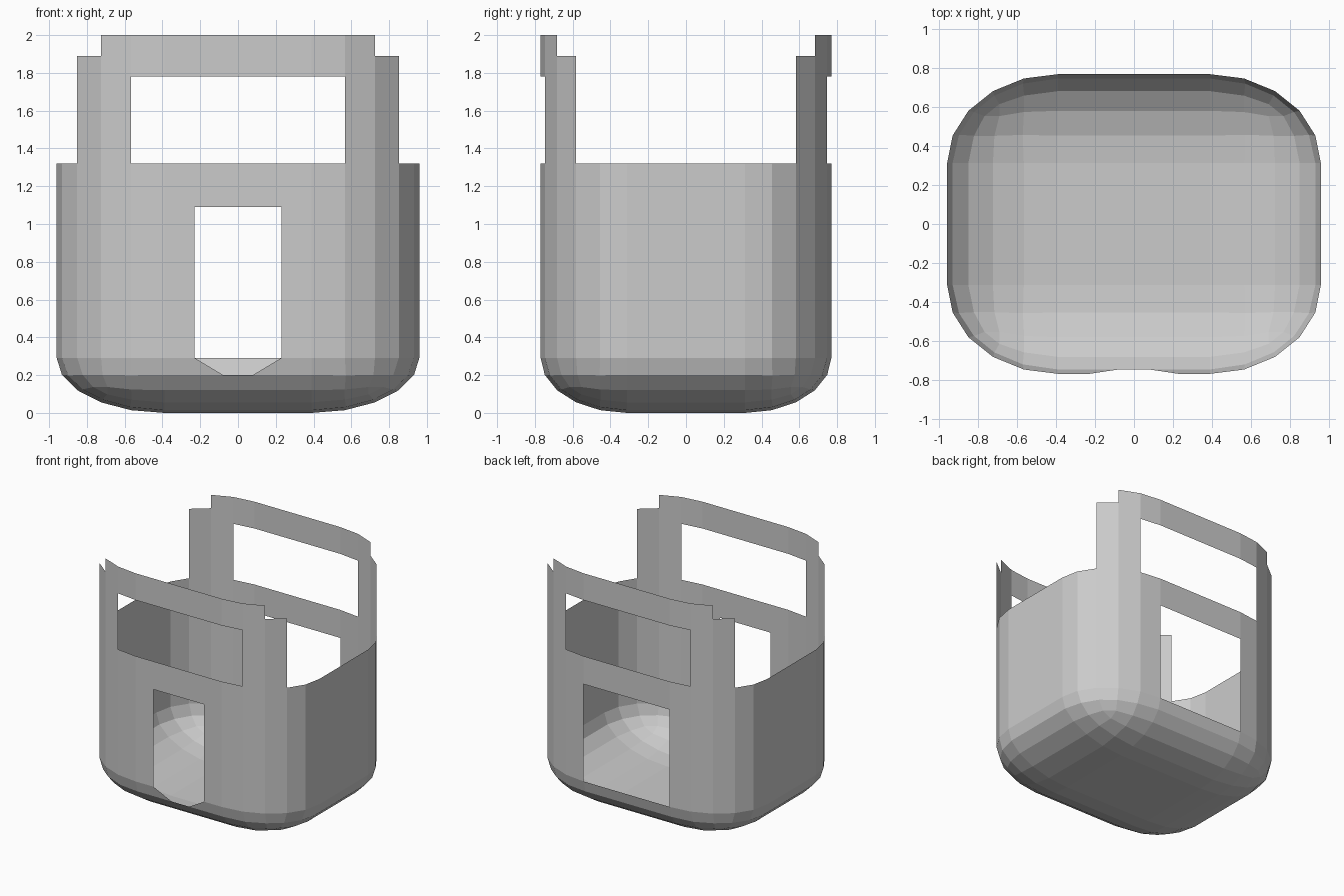
import bpy, bmesh
from mathutils import Vector

if "Cube" in bpy.data.objects:
    bpy.data.objects.remove(bpy.data.objects["Cube"])

HX, HY, HZ, ROUND = 0.96, 0.77, 0.49, 0.594
BEND = ROUND * HZ            # height where the rounded base meets the wall

bm = bmesh.new()

# Rounded box, stretched so the corners become elliptical
bmesh.ops.create_cube(bm, size=2)
bmesh.ops.bevel(bm, geom=bm.edges[:], offset=ROUND, offset_type='OFFSET',
                segments=5, profile=0.5, affect='EDGES')
bmesh.ops.scale(bm, verts=bm.verts[:], vec=(HX, HY, HZ))
bmesh.ops.translate(bm, verts=bm.verts[:], vec=(0, 0, HZ))

# Remove the lid and pull the straight wall up to full height
top_ring = 2 * HZ - BEND
bmesh.ops.delete(bm, geom=[v for v in bm.verts if v.co.z > top_ring + 0.005], context='VERTS')
for v in bm.verts:
    if v.co.z > BEND + 0.01:
        v.co.z = 2.0


def cut(co, no, test):
    """Split the faces whose centre passes the test along a plane."""
    faces = [f for f in bm.faces if test(f.calc_center_median())]
    geom = set(faces)
    for f in faces:
        geom.update(f.edges)
        geom.update(f.verts)
    bmesh.ops.bisect_plane(bm, geom=list(geom), dist=1e-5,
                           plane_co=Vector(co), plane_no=Vector(no))


def remove(test):
    faces = [f for f in bm.faces if test(f.calc_center_median())]
    bmesh.ops.delete(bm, geom=faces, context='FACES')


def wall(c):
    return c.z > BEND + 0.01


# Wall divisions: door top, sill, window top, shoulder step
for z in (1.09, 1.32, 1.78, 1.89):
    cut((0, 0, z), (0, 0, 1), wall)


# Front door edges, and its slanted lower corners in the first base band
def front_band(c):
    return c.y < -0.72 and 0.2 < c.z < BEND and abs(c.x) < 0.38


for s in (-1, 1):
    cut((s * 0.23, 0, 0), (1, 0, 0), lambda c: wall(c) and c.y < -0.76 and c.z < 1.09)
    cut((s * 0.23, 0, BEND), (0.09 * s, 0, -0.15), front_band)

# Openings: stepped shoulders, windows, front door and wider back door
remove(lambda c: c.z > 1.32 and abs(c.x) > 0.855)
remove(lambda c: c.z > 1.89 and abs(c.x) > 0.73)
remove(lambda c: 1.32 < c.z < 1.78 and abs(c.x) < 0.56)
remove(lambda c: wall(c) and c.z < 1.09 and c.y < -0.76 and abs(c.x) < 0.2)
remove(lambda c: front_band(c) and abs(c.x) < 0.05)
remove(lambda c: wall(c) and c.z < 1.09 and c.y > 0.76 and abs(c.x) < 0.38)

bmesh.ops.delete(bm, geom=[v for v in bm.verts if not v.link_faces], context='VERTS')
bmesh.ops.recalc_face_normals(bm, faces=bm.faces[:])
# Keep the outside facing outwards on the open shell
bm.faces.ensure_lookup_table()
floor = min(bm.faces, key=lambda f: f.calc_center_median().z)
if floor.normal.z > 0:
    bmesh.ops.reverse_faces(bm, faces=bm.faces[:])

mesh = bpy.data.meshes.new("cabin_shell")
bm.to_mesh(mesh)
bm.free()
bpy.context.collection.objects.link(bpy.data.objects.new("cabin_shell", mesh))
